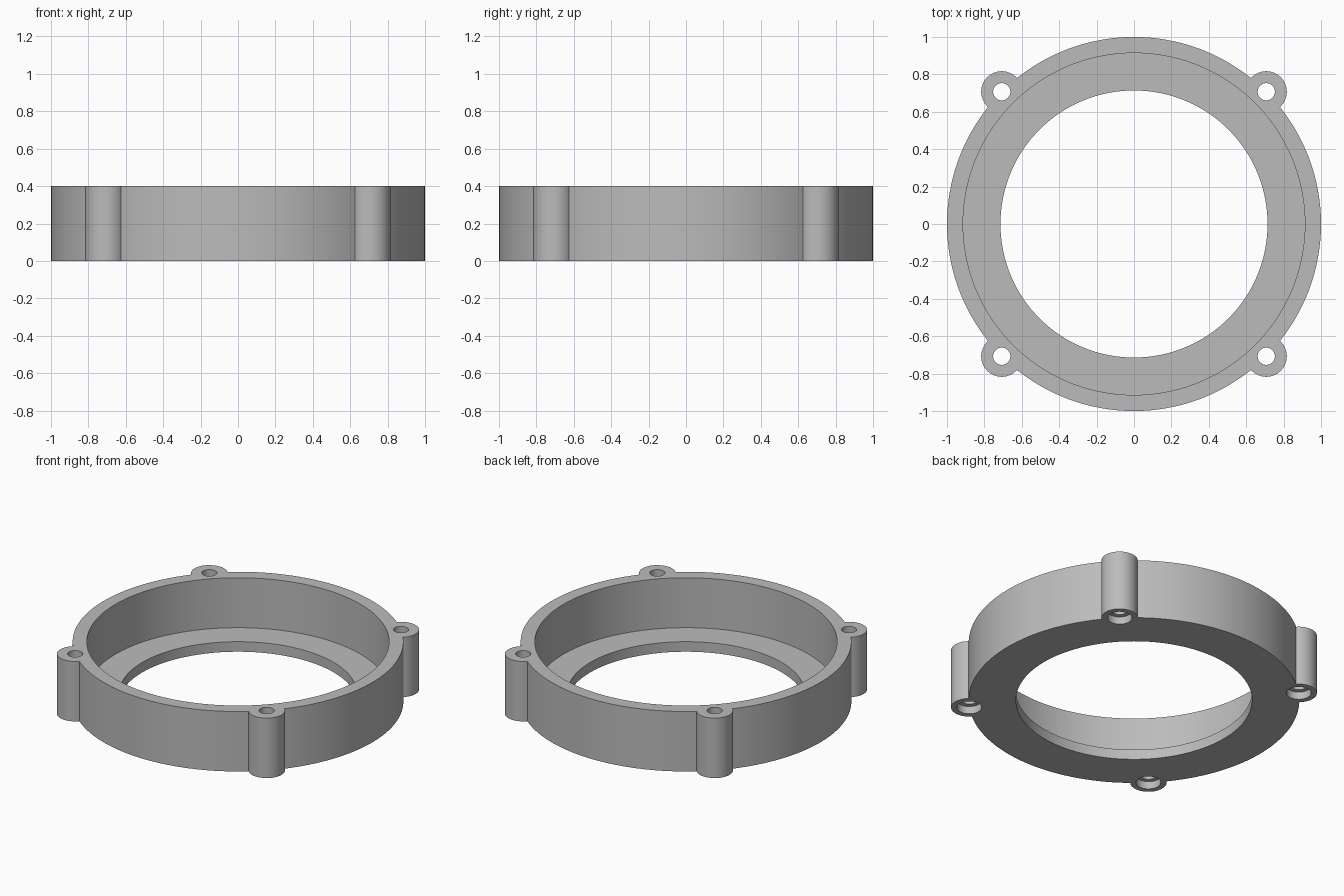
import bpy, math

if "Cube" in bpy.data.objects:
    bpy.data.objects.remove(bpy.data.objects["Cube"], do_unlink=True)

HEIGHT, FLOOR = 0.4, 0.067
OUTER, BORE, OPENING = 1.0, 0.914, 0.714
BOSS, HOLE, RECESS, RECESS_DEPTH = 0.11, 0.046, 0.075, 0.05

# Plain grey material
grey = bpy.data.materials.new("plain_grey")
grey.use_nodes = True
colour = (0.5, 0.5, 0.5, 1)
grey.diffuse_color = colour
grey.node_tree.nodes["Principled BSDF"].inputs["Base Color"].default_value = colour


def cylinder(name, radius, low, high, x=0, y=0, sides=48):
    bpy.ops.mesh.primitive_cylinder_add(
        vertices=sides, radius=radius, depth=high - low,
        location=(x, y, (low + high) / 2))
    obj = bpy.context.object
    obj.name = name
    obj.data.materials.append(grey)
    return obj


def combine(target, tool, operation):
    mod = target.modifiers.new(tool.name, "BOOLEAN")
    mod.operation, mod.solver, mod.object = operation, "EXACT", tool
    bpy.context.view_layer.objects.active = target
    bpy.ops.object.modifier_apply(modifier=mod.name)
    bpy.data.objects.remove(tool, do_unlink=True)


# Solid body with four screw bosses centred on its rim
ring = cylinder("flanged_ring", OUTER, 0, HEIGHT, sides=144)
corners = [(math.cos(a), math.sin(a))
           for a in (math.pi / 4 + i * math.pi / 2 for i in range(4))]
for x, y in corners:
    combine(ring, cylinder("boss", BOSS, 0, HEIGHT, x, y), "UNION")

# Wide bore above the floor lip, and the opening through it
combine(ring, cylinder("bore", BORE, FLOOR, HEIGHT + 0.1, sides=144), "DIFFERENCE")
combine(ring, cylinder("opening", OPENING, -0.1, HEIGHT, sides=144), "DIFFERENCE")

# Screw holes with round recesses underneath
for x, y in corners:
    combine(ring, cylinder("hole", HOLE, -0.1, HEIGHT + 0.1, x, y), "DIFFERENCE")
    combine(ring, cylinder("recess", RECESS, -0.1, RECESS_DEPTH, x, y), "DIFFERENCE")

# Smooth walls, crisp rims
bpy.ops.object.select_all(action="DESELECT")
ring.select_set(True)
bpy.context.view_layer.objects.active = ring
bpy.ops.object.shade_smooth_by_angle(angle=math.radians(30))
